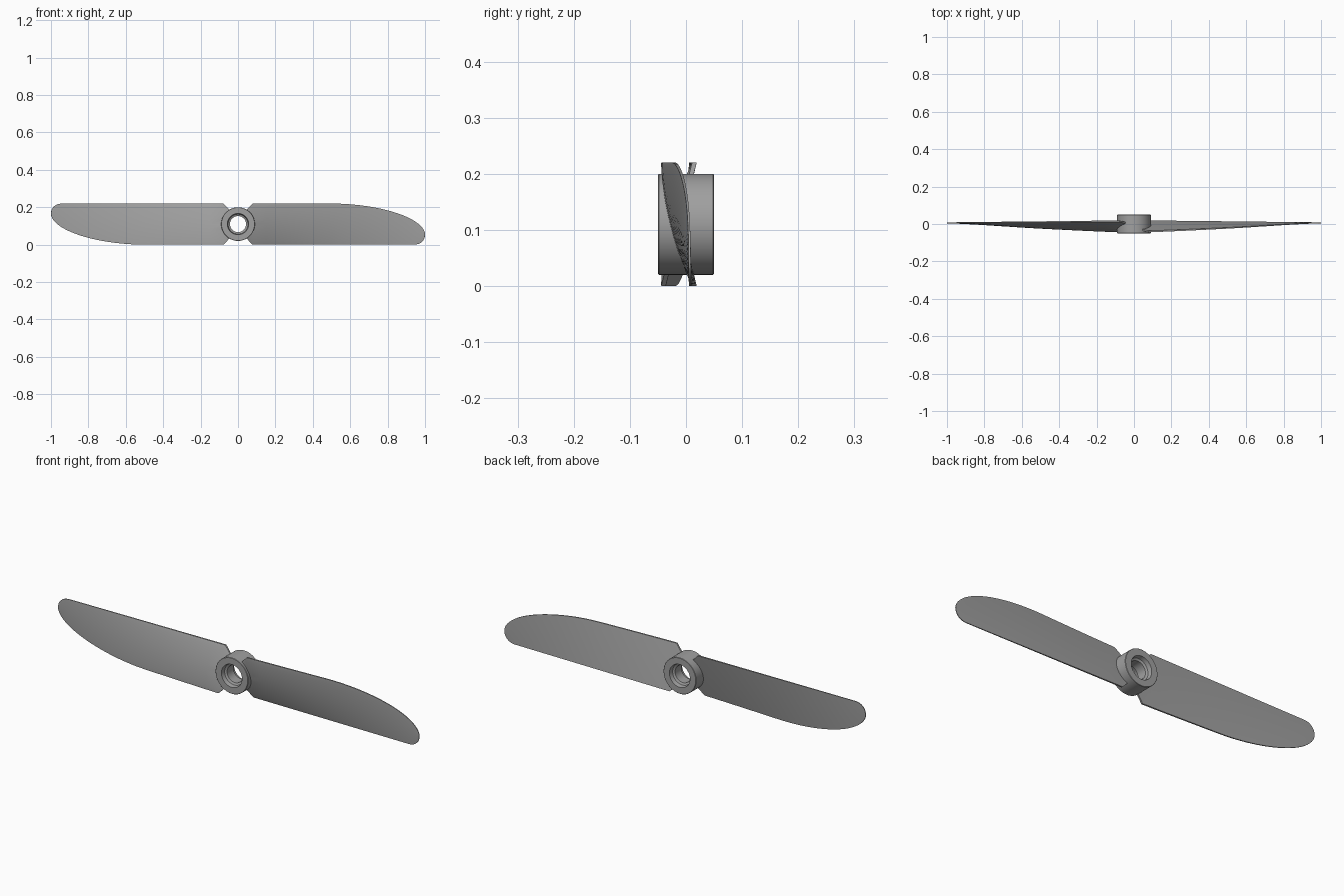
import bpy, bmesh
from math import pi, sin, cos, sqrt

if "Cube" in bpy.data.objects:
    bpy.data.objects.remove(bpy.data.objects["Cube"])

CZ = 0.11          # shaft height
NV = 16            # points across the chord
GREY = bpy.data.materials.new("dark_grey")
GREY.diffuse_color = (0.35, 0.35, 0.35, 1)
GREY.use_nodes = True
GREY.node_tree.nodes["Principled BSDF"].inputs["Base Color"].default_value = GREY.diffuse_color


def lerp(a, b, t):
    return a + (b - a) * t


def finish(bm, name):
    bmesh.ops.remove_doubles(bm, verts=bm.verts, dist=1e-5)
    bmesh.ops.recalc_face_normals(bm, faces=bm.faces)
    me = bpy.data.meshes.new(name)
    bm.to_mesh(me)
    bm.free()
    me.materials.append(GREY)
    ob = bpy.data.objects.new(name, me)
    bpy.context.collection.objects.link(ob)
    bpy.ops.object.select_all(action='DESELECT')
    ob.select_set(True)
    bpy.context.view_layer.objects.active = ob
    bpy.ops.object.shade_smooth_by_angle(angle=0.6)
    return ob


def outline(x):
    """Lower and upper edge of the blade at span x."""
    top, bot = 0.22, 0.0
    if x > 0.5:
        u = (x - 0.5) / 0.5
        top = 0.055 + 0.165 * max(0, 1 - u ** 1.9) ** (1 / 1.9)
    if x > 0.94:
        u = (x - 0.94) / 0.06
        bot = 0.055 - 0.055 * max(0, 1 - u ** 2.2) ** (1 / 2.2)
    return bot, top


def section(x, root):
    """Closed loop of one twisted, cambered blade section."""
    front, back = [], []
    for i in range(NV + 1):
        v = 0.5 - 0.5 * cos(pi * i / NV)
        if root:       # root edge hidden inside the hub
            z = 0.04 + 0.14 * v
            px = sqrt(0.08 ** 2 - (z - CZ) ** 2)
        else:
            bot, top = outline(x)
            z, px = lerp(bot, top, v), x
        t = max(0, (px - 0.08) / 0.92)
        mean = lerp(lerp(0.015, 0.007, t), lerp(-0.040, 0.005, t ** 1.15), z / 0.22)
        arch = max(0, sin(pi * v)) ** 0.8
        edge = lerp(0.004, 0.0018, t)
        front.append((px, mean - edge - lerp(0.012, 0.001, t) * arch, z))
        back.append((px, mean + edge + lerp(0.001, 0.0005, t) * arch, z))
    return front + back[::-1]


def blade(name, flip):
    xs = [0, 0.078, 0.15, 0.22, 0.29, 0.36, 0.43, 0.5]
    xs += [0.5 + 0.5 * sin(pi / 2 * i / 20) for i in range(1, 21)]
    bm = bmesh.new()
    loops = []
    for k, x in enumerate(xs):
        pts = section(x, k == 0)
        if flip:       # half turn about the shaft
            pts = [(-a, b, 2 * CZ - c) for a, b, c in pts]
        loops.append([bm.verts.new(p) for p in pts])
    n = len(loops[0])
    for a, b in zip(loops, loops[1:]):
        for i in range(n):
            j = (i + 1) % n
            bm.faces.new((a[i], a[j], b[j], b[i]))
    for r in (loops[0], loops[-1]):
        for i in range(NV):
            bm.faces.new((r[i], r[i + 1], r[n - 2 - i], r[n - 1 - i]))
    return finish(bm, name)


def hub():
    """Lathed hub with a shaft hole recessed at both ends."""
    half = [(0.043, -0.025), (0.053, -0.03), (0.057, -0.05),
            (0.0885, -0.05), (0.09, -0.0485)]
    prof = half + [(r, -y) for r, y in half[::-1]]
    seg = 64
    bm = bmesh.new()
    rings = []
    for s in range(seg):
        a = 2 * pi * s / seg
        rings.append([bm.verts.new((r * cos(a), y, CZ + r * sin(a))) for r, y in prof])
    m = len(prof)
    for s in range(seg):
        a, b = rings[s], rings[(s + 1) % seg]
        for i in range(m):
            j = (i + 1) % m
            bm.faces.new((a[i], a[j], b[j], b[i]))
    finish(bm, "hub")


hub()
blade("blade_right", False)
blade("blade_left", True)
